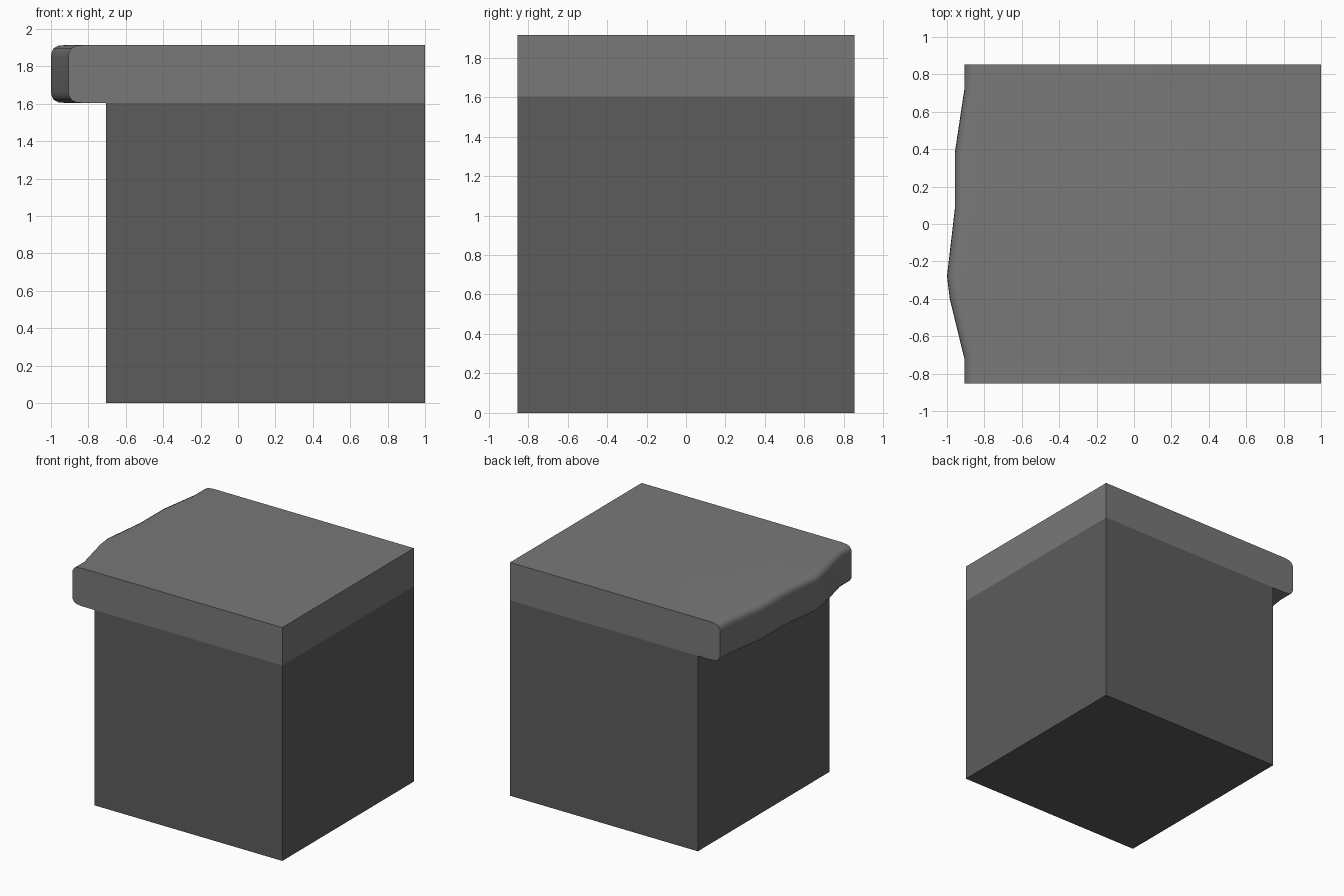
import bpy, bmesh, math

if "Cube" in bpy.data.objects:
    bpy.data.objects.remove(bpy.data.objects["Cube"])


def material(name, value):
    mat = bpy.data.materials.new(name)
    mat.diffuse_color = (value, value, value, 1)
    mat.use_nodes = True
    mat.node_tree.nodes["Principled BSDF"].inputs["Base Color"].default_value = mat.diffuse_color
    return mat


def make_object(name, bm, mat):
    bmesh.ops.recalc_face_normals(bm, faces=bm.faces[:])
    mesh = bpy.data.meshes.new(name)
    bm.to_mesh(mesh)
    bm.free()
    obj = bpy.data.objects.new(name, mesh)
    bpy.context.collection.objects.link(obj)
    mesh.materials.append(mat)
    return obj


HALF_Y, RIGHT, BASE_TOP, TOP = 0.853, 1.0, 1.603, 1.915

# Base block
bm = bmesh.new()
bmesh.ops.create_cube(bm, size=1)
for v in bm.verts:
    v.co.x = RIGHT if v.co.x > 0 else -0.705
    v.co.y *= 2 * HALF_Y
    v.co.z = BASE_TOP if v.co.z > 0 else 0
make_object("base_block", bm, material("dark_grey", 0.107))

# Slab: rounded nose section swept along the worn left edge (y, x)
edge = [(-HALF_Y, -0.907), (-0.72, -0.907), (-0.40, -0.985), (-0.28, -1.0),
        (0.08, -0.958), (0.38, -0.958), (0.72, -0.907), (HALF_Y, -0.907)]
# Nose section as (inset from edge, distance from the slab face)
nose = [(0.09, 0.0), (0.04, 0.005), (0.015, 0.018), (0.003, 0.04), (0.0, 0.065)]
section = [(i, TOP - d) for i, d in nose] + [(i, BASE_TOP + d) for i, d in reversed(nose)]

bm = bmesh.new()
rings = []
for y, x in edge:
    ring = [bm.verts.new((RIGHT, y, TOP))]
    ring += [bm.verts.new((x + inset, y, z)) for inset, z in section]
    ring.append(bm.verts.new((RIGHT, y, BASE_TOP)))
    rings.append(ring)
for a, b in zip(rings, rings[1:]):
    for k in range(len(a)):
        n = (k + 1) % len(a)
        bm.faces.new((a[k], a[n], b[n], b[k]))
bm.faces.new(rings[0])
bm.faces.new(rings[-1])
slab = make_object("top_slab", bm, material("light_grey", 0.19))

# Smooth the worn edge, keep the block edges sharp
bpy.context.view_layer.objects.active = slab
slab.select_set(True)
bpy.ops.object.shade_smooth_by_angle(angle=math.radians(40))
